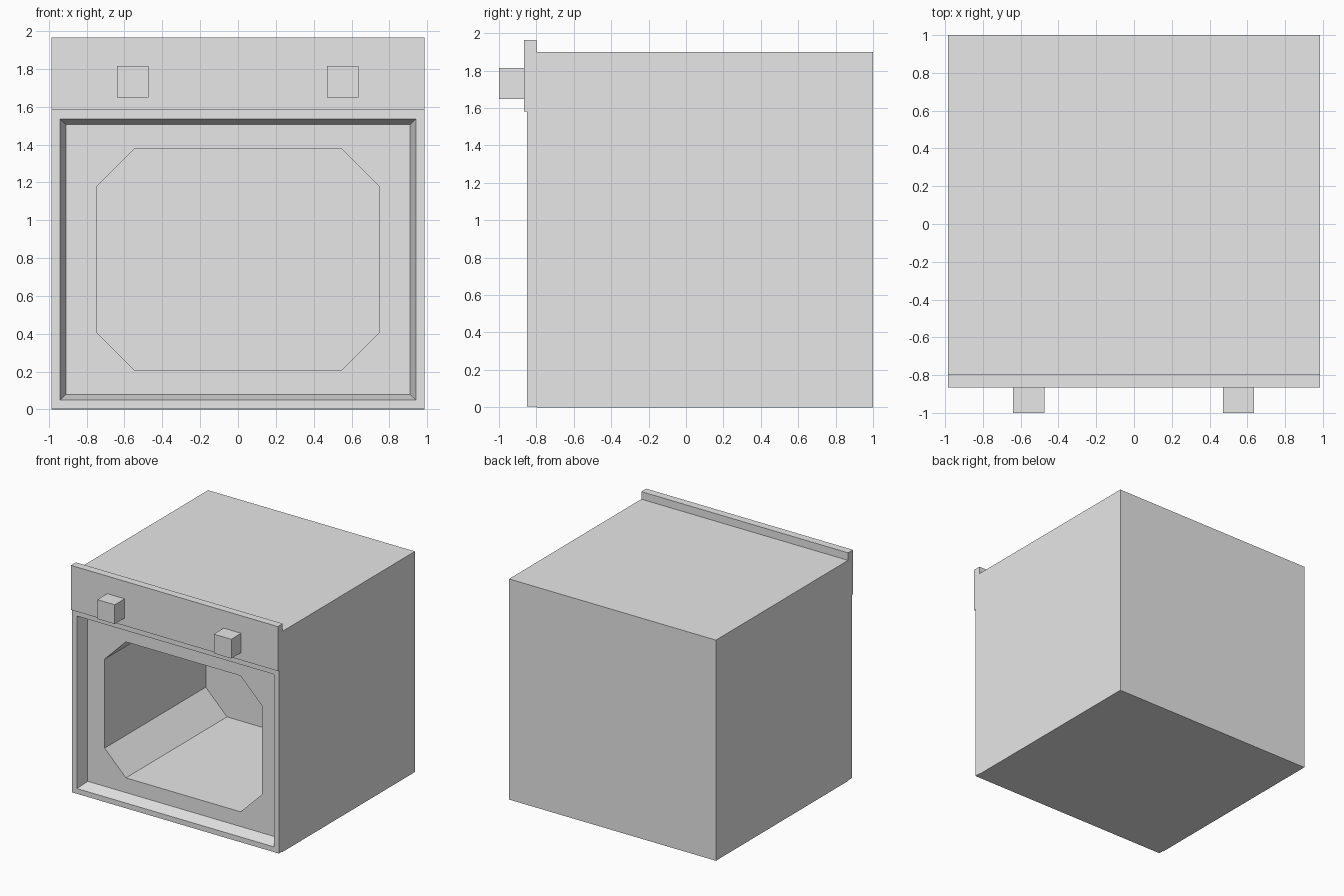
import bpy
import bmesh
from mathutils import Matrix, Vector

cube = bpy.data.objects.get("Cube")
if cube:
    bpy.data.objects.remove(cube, do_unlink=True)

# One plain enamel colour
enamel = bpy.data.materials.new("light_grey_enamel")
enamel.use_nodes = True
enamel.diffuse_color = (0.8, 0.8, 0.8, 1)
enamel.node_tree.nodes["Principled BSDF"].inputs["Base Color"].default_value = (0.8, 0.8, 0.8, 1)


def finish(name, bm):
    bmesh.ops.recalc_face_normals(bm, faces=bm.faces)
    mesh = bpy.data.meshes.new(name)
    bm.to_mesh(mesh)
    bm.free()
    mesh.materials.append(enamel)
    obj = bpy.data.objects.new(name, mesh)
    bpy.context.collection.objects.link(obj)
    return obj


def box(name, low, high):
    low, high = Vector(low), Vector(high)
    bm = bmesh.new()
    place = Matrix.Translation((low + high) / 2) @ Matrix.Diagonal((high - low).to_4d())
    place[3][3] = 1
    bmesh.ops.create_cube(bm, size=1, matrix=place)
    return finish(name, bm)


def rect(bm, y, half, bottom, top):
    corners = [(-half, bottom), (half, bottom), (half, top), (-half, top)]
    return [bm.verts.new((x, y, z)) for x, z in corners]


def octagon(bm, y, half, bottom, top, cut):
    verts = []
    for sx, sz in ((-1, -1), (1, -1), (1, 1), (-1, 1)):
        side = (sx * half, (top - cut) if sz > 0 else (bottom + cut))
        flat = (sx * (half - cut), top if sz > 0 else bottom)
        pair = (side, flat) if sx == sz else (flat, side)
        verts += [bm.verts.new((x, y, z)) for x, z in pair]
    return verts


def bridge(bm, a, b):
    n = len(a)
    for i in range(n):
        j = (i + 1) % n
        bm.faces.new((a[i], a[j], b[j], b[i]))


W = 0.985

# Oven body: casing, raised door frame, bevelled recess and octagonal cavity
bm = bmesh.new()
rings = [
    rect(bm, 1.0, W, 0, 1.9),
    rect(bm, -0.8, W, 0, 1.9),
    rect(bm, -0.8, W, 0.005, 1.59),
    rect(bm, -0.85, W, 0.005, 1.59),
    rect(bm, -0.85, 0.94, 0.05, 1.535),
    rect(bm, -0.745, 0.91, 0.08, 1.505),
]
bm.faces.new(rings[0])
for a, b in zip(rings, rings[1:]):
    bridge(bm, a, b)

mouth = octagon(bm, -0.745, 0.748, 0.207, 1.378, 0.202)
rear = octagon(bm, 0.63, 0.748, 0.207, 1.378, 0.202)
inner = rings[-1]
for i in range(4):
    j = (i + 1) % 4
    bm.faces.new((inner[i], mouth[2 * i], mouth[2 * i + 1]))
    bm.faces.new((inner[i], inner[j], mouth[2 * j], mouth[2 * i + 1]))
bridge(bm, mouth, rear)
bm.faces.new(rear)
finish("oven_body", bm)

# Control panel standing proud of the casing
box("control_panel", (-W, -0.865, 1.582), (W, -0.798, 1.965))

# Square knobs
for name, x in (("right_knob", -0.557), ("left_knob", 0.553)):
    box(name, (x - 0.083, -1.0, 1.648), (x + 0.083, -0.86, 1.814))
